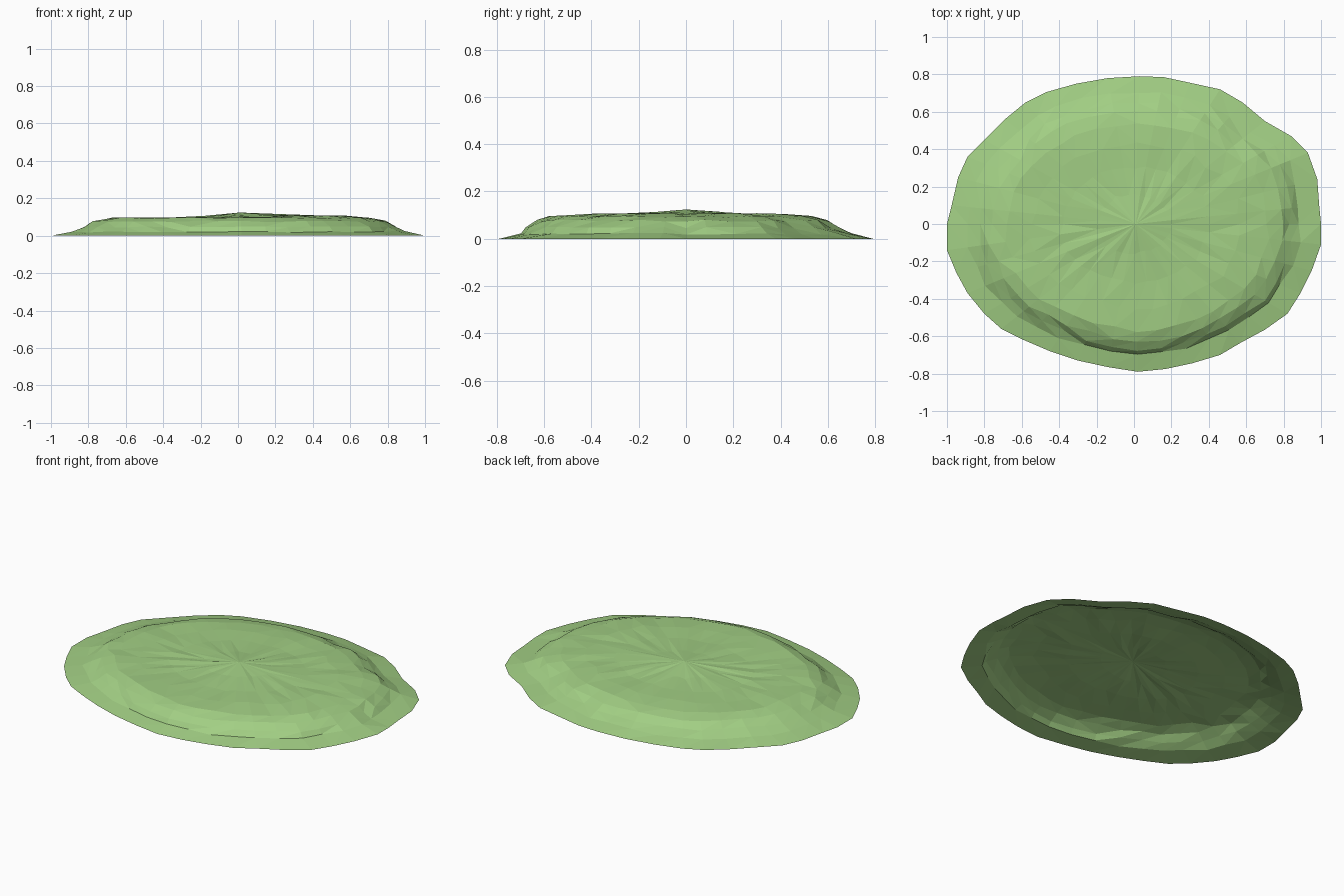
import bpy, bmesh, math, random
from math import radians, cos, atan2

if "Cube" in bpy.data.objects:
    bpy.data.objects.remove(bpy.data.objects["Cube"])

random.seed(4)

# Outline of the grassy mound, anticlockwise from +x
outline = [(1, 0), (.99, .1), (.98, .24), (.93, .38), (.84, .47), (.70, .55), (.58, .65),
           (.46, .72), (.30, .755), (.16, .785), (.03, .79), (-.14, .78), (-.31, .75),
           (-.47, .705), (-.58, .65), (-.69, .56), (-.80, .45), (-.89, .36), (-.94, .25),
           (-.975, .1), (-1, 0), (-1, -.14), (-.95, -.26), (-.89, -.37), (-.80, -.48),
           (-.71, -.56), (-.59, -.62), (-.45, -.68), (-.3, -.73), (-.14, -.765),
           (.02, -.79), (.17, -.775), (.31, -.745), (.46, -.70), (.57, -.635),
           (.70, -.565), (.82, -.48), (.89, -.37), (.95, -.25), (1, -.11)]

# Radial section: (scale on gentle side, scale on steep side, height)
section = [(1, 1, 0), (.89, .885, .021), (.82, .85, .047), (.755, .80, .077),
           (.67, .73, .094), (.54, .58, .1), (.38, .40, .1), (.2, .2, .108)]

bm = bmesh.new()
rings = []
for k, (gentle, steep, z) in enumerate(section):
    ring = []
    for x, y in outline:
        # the bank is steepest toward the front right
        t = 0.5 + 0.5 * cos(atan2(y, x) - radians(-65))
        j = 0 if k == 0 else random.uniform(-.012, .012)
        s = gentle + (steep - gentle) * t + j
        dz = 0 if k == 0 else random.uniform(-.004, .004) + (.006 * x if k > 4 else 0)
        ring.append(bm.verts.new((x * s, y * s, z + dz)))
    rings.append(ring)

# Surface strips and the low summit
n = len(outline)
for a, b in zip(rings, rings[1:]):
    for i in range(n):
        m = (i + 1) % n
        bm.faces.new((a[i], a[m], b[m], b[i]))
top = bm.verts.new((.01, 0, .124))
for i in range(n):
    bm.faces.new((rings[-1][i], rings[-1][(i + 1) % n], top))
bmesh.ops.triangulate(bm, faces=bm.faces[:])

mesh = bpy.data.meshes.new("grass_mound")
bm.to_mesh(mesh)
bm.free()
mound = bpy.data.objects.new("grass_mound", mesh)
bpy.context.collection.objects.link(mound)

# Grass colour
mat = bpy.data.materials.new("grass_green")
mat.diffuse_color = (.36, .62, .23, 1)
mat.use_nodes = True
mat.node_tree.nodes["Principled BSDF"].inputs["Base Color"].default_value = mat.diffuse_color
mesh.materials.append(mat)
